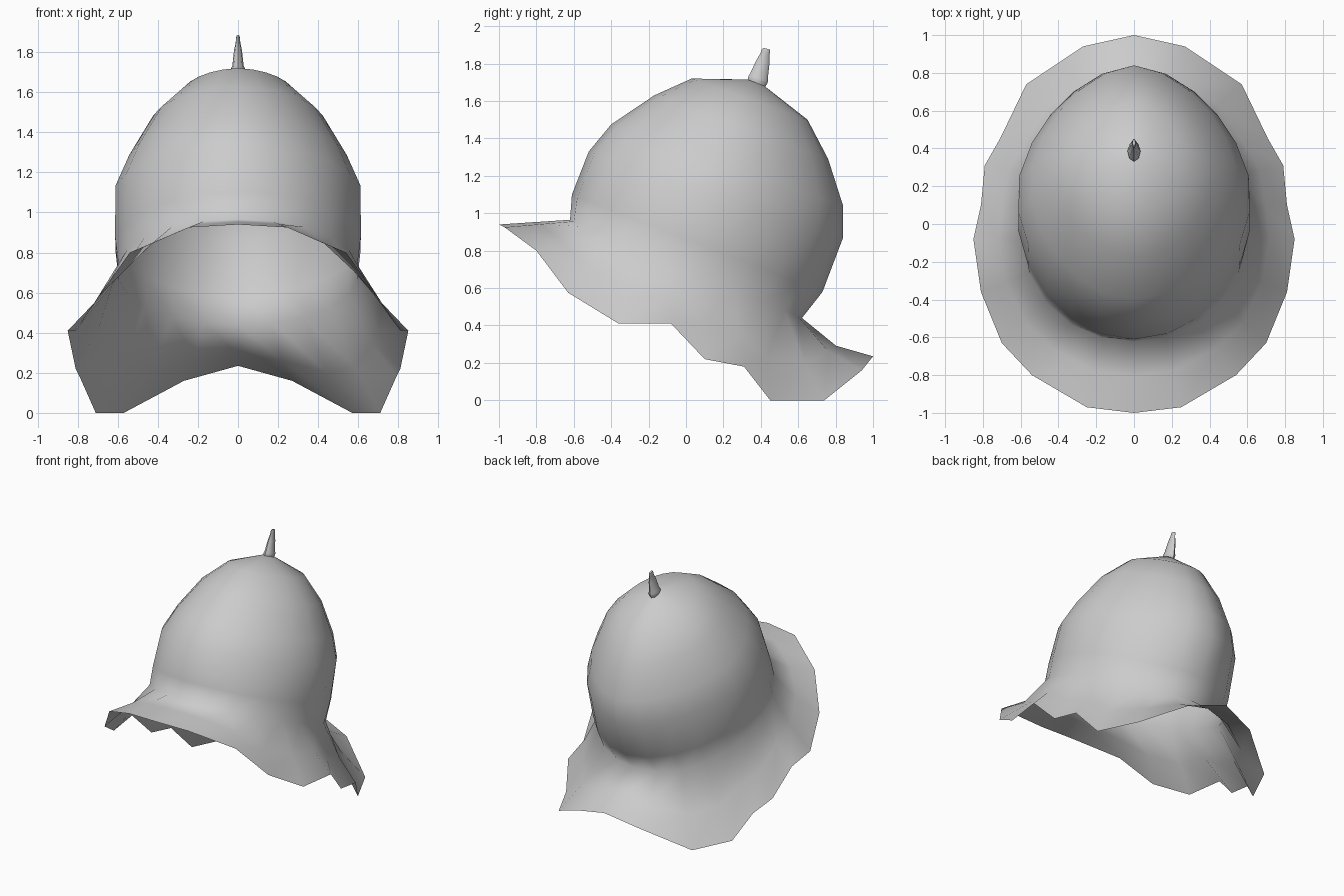
import bpy, bmesh
from math import sin, cos, pi
from mathutils import Vector, Matrix

if "Cube" in bpy.data.objects:
    bpy.data.objects.remove(bpy.data.objects["Cube"])

HALF = 11
N = HALF * 2


def loft(name, rings, cap_first=False, cap_last=False, angle=None):
    bm = bmesh.new()
    loops = [[bm.verts.new(p) for p in ring] for ring in rings]
    for a, b in zip(loops, loops[1:]):
        n = len(a)
        for i in range(n):
            j = (i + 1) % n
            bm.faces.new((a[i], a[j], b[j], b[i]))
    if cap_first:
        bm.faces.new(loops[0][::-1])
    if cap_last:
        bm.faces.new(loops[-1])
    me = bpy.data.meshes.new(name)
    bm.to_mesh(me)
    bm.free()
    for p in me.polygons:
        p.use_smooth = True
    ob = bpy.data.objects.new(name, me)
    bpy.context.collection.objects.link(ob)
    if angle:
        bpy.ops.object.select_all(action='DESELECT')
        ob.select_set(True)
        bpy.context.view_layer.objects.active = ob
        bpy.ops.object.shade_smooth_by_angle(angle=angle)
    return ob


def tilted_ring(fy, fz, by, bz, w, pf, pb):
    # superellipse through a front and a back point, starting at the back;
    # pf and pb set how full the front and back halves are
    ring = []
    for i in range(N):
        a = 2 * pi * i / N
        s, c = sin(a), cos(a)
        p = pb if c > 0 else pf
        k = (abs(s) ** p + abs(c) ** p) ** (-1 / p)
        t = (1 + c * k) / 2
        ring.append(Vector((w * s * k, fy + (by - fy) * t, fz + (bz - fz) * t)))
    return ring


# brim edge, half outline from back to front
edge = [(0, 1, .235), (.27, .94, .16), (.57, .74, 0), (.71, .45, 0),
        (.79, .31, .18), (.81, .10, .22), (.85, -.08, .41), (.81, -.36, .41),
        (.70, -.63, .575), (.54, -.80, .80), (.25, -.97, .925), (0, -1, .94)]
brim = [Vector(p) for p in edge]
brim += [Vector((-x, y, z)) for x, y, z in edge[-2:0:-1]]

# dome rings: front y, z, back y, z, half width, front and back fullness
dome = [tilted_ring(*r) for r in (
    (.33, 1.715, .42, 1.68, .04, 2, 2),
    (.03, 1.72, .65, 1.50, .27, 1.75, 1.75),
    (-.17, 1.63, .76, 1.29, .43, 1.8, 1.7),
    (-.40, 1.475, .84, 1.04, .55, 1.85, 1.7),
    (-.52, 1.33, .84, .87, .62, 1.9, 1.7),
    (-.61, 1.10, .73, .58, .62, 1.95, 1.85),
    (-.62, .965, .62, .44, .60, 2.15, 2.1))]

# flared middle of the brim
flare = []
for a, b in zip(dome[-1], brim):
    p = a.lerp(b, .48)
    p.z -= .02 + .03 * (p.y + .8) / 1.6 if p.y > -.75 else 0
    flare.append(p)

# helmet shell, rings run from the brim up
loft("helmet_shell", [brim[::-1], flare[::-1]] + [r[::-1] for r in dome[::-1]],
     cap_last=True)

# top spike, leaning back
M = Matrix.Translation((0, .378, 1.69)) @ Matrix.Rotation(-.27, 4, 'X')
spike = []
for rx, ry, h in ((.03, .045, -.01), (.034, .054, .02), (.034, .054, .03),
                  (.028, .049, .045), (.02, .037, .12), (.01, .022, .175),
                  (.011, .025, .182), (.008, .018, .197)):
    spike.append([M @ Vector((rx * cos(pi * i / 4), ry * sin(pi * i / 4), h))
                  for i in range(8)])
loft("top_spike", spike, cap_first=True, cap_last=True, angle=.8)
